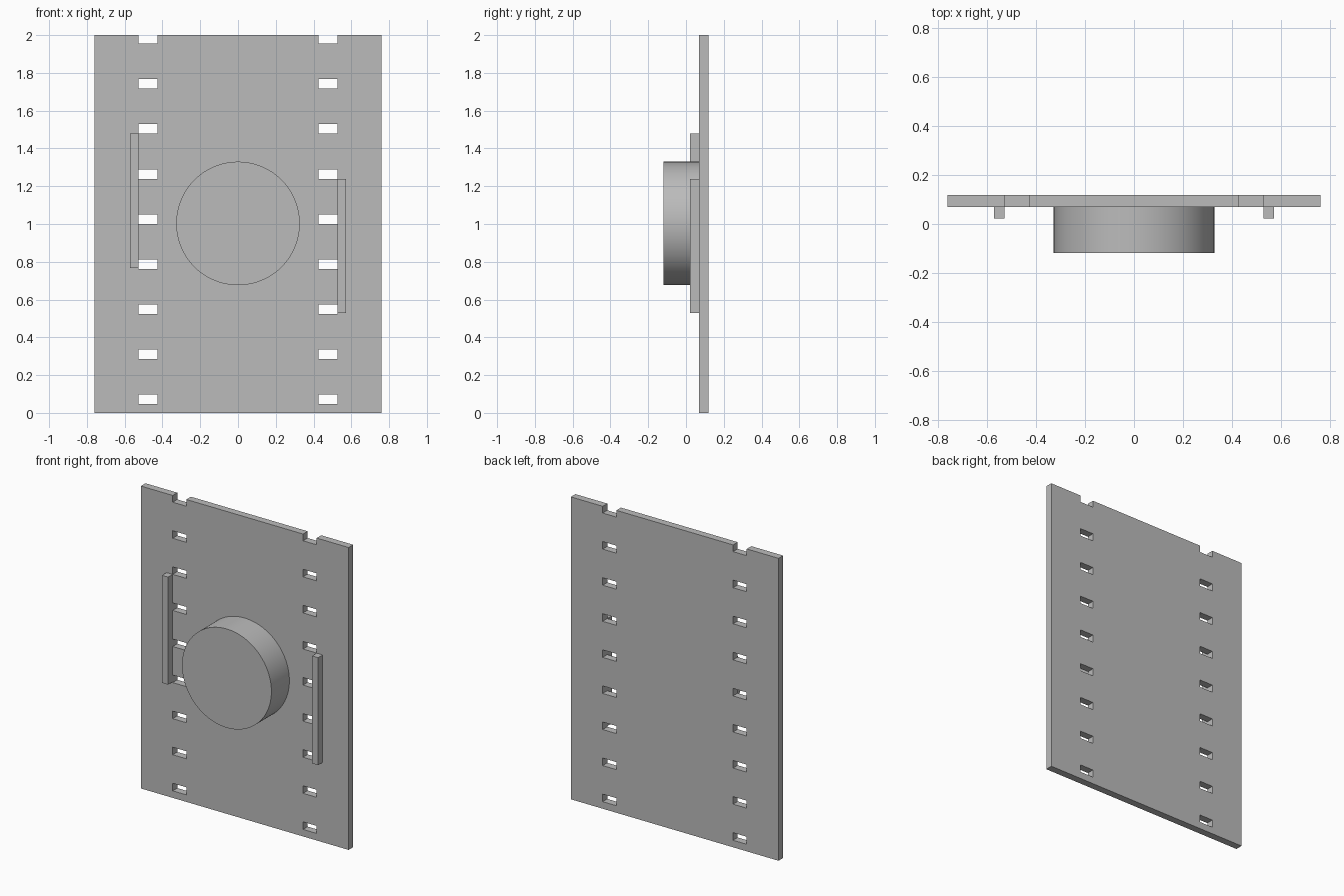
import bpy
import bmesh
from mathutils import Matrix

cube = bpy.data.objects.get("Cube")
if cube:
    bpy.data.objects.remove(cube, do_unlink=True)

# Single plain grey
grey = bpy.data.materials.new("plain_grey")
grey.use_nodes = True
grey.diffuse_color = (0.5, 0.5, 0.5, 1)
grey.node_tree.nodes["Principled BSDF"].inputs["Base Color"].default_value = (0.5, 0.5, 0.5, 1)

FRONT, PLATE, BACK = -0.118, 0.07, 0.118
HALF_W, HEIGHT = 0.76, 2.0
SLOT_IN, SLOT_OUT = 0.427, 0.527
SLOT_H, PITCH, FIRST = 0.05, 0.2386, 0.0715


def finish(name, bm):
    bmesh.ops.recalc_face_normals(bm, faces=bm.faces)
    mesh = bpy.data.meshes.new(name)
    bm.to_mesh(mesh)
    bm.free()
    mesh.materials.append(grey)
    obj = bpy.data.objects.new(name, mesh)
    bpy.context.collection.objects.link(obj)
    return obj


def box(name, x0, x1, y0, y1, z0, z1):
    bm = bmesh.new()
    centre = Matrix.Translation(((x0 + x1) / 2, (y0 + y1) / 2, (z0 + z1) / 2))
    size = Matrix.Diagonal((x1 - x0, y1 - y0, z1 - z0, 1))
    bmesh.ops.create_cube(bm, size=1, matrix=centre @ size)
    return finish(name, bm)


# Back panel: a sheet with two columns of slots, the top pair open as notches
xs = [-HALF_W, -SLOT_OUT, -SLOT_IN, SLOT_IN, SLOT_OUT, HALF_W]
zs = [0.0]
for i in range(9):
    mid = FIRST + i * PITCH
    zs += [mid - SLOT_H / 2, min(mid + SLOT_H / 2, HEIGHT)]
zs[-1] = HEIGHT
bm = bmesh.new()
grid = [[bm.verts.new((x, PLATE, z)) for x in xs] for z in zs]
for r in range(len(zs) - 1):
    for c in range(len(xs) - 1):
        if r % 2 == 1 and c % 2 == 1:
            continue
        bm.faces.new((grid[r][c], grid[r][c + 1], grid[r + 1][c + 1], grid[r + 1][c]))
ext = bmesh.ops.extrude_face_region(bm, geom=bm.faces[:], use_keep_orig=True)
moved = [g for g in ext["geom"] if isinstance(g, bmesh.types.BMVert)]
bmesh.ops.translate(bm, verts=moved, vec=(0, BACK - PLATE, 0))
finish("slotted_panel", bm)

# Staggered side rails beside the slots
RAIL_FRONT, RAIL_W, RAIL_L = 0.022, 0.044, 0.711
box("right_rail", -SLOT_OUT - RAIL_W, -SLOT_OUT, RAIL_FRONT, PLATE, 0.767, 0.767 + RAIL_L)
box("left_rail", SLOT_OUT, SLOT_OUT + RAIL_W, RAIL_FRONT, PLATE, 0.528, 0.528 + RAIL_L)

# Round boss in the middle
bm = bmesh.new()
place = Matrix.Translation((0, (FRONT + PLATE) / 2, 1.003)) @ Matrix.Rotation(1.5707963, 4, "X")
bmesh.ops.create_cone(bm, cap_ends=True, segments=96, radius1=0.327, radius2=0.327,
                      depth=PLATE - FRONT, matrix=place)
boss = finish("round_boss", bm)
bpy.ops.object.select_all(action="DESELECT")
boss.select_set(True)
bpy.context.view_layer.objects.active = boss
bpy.ops.object.shade_smooth_by_angle()
